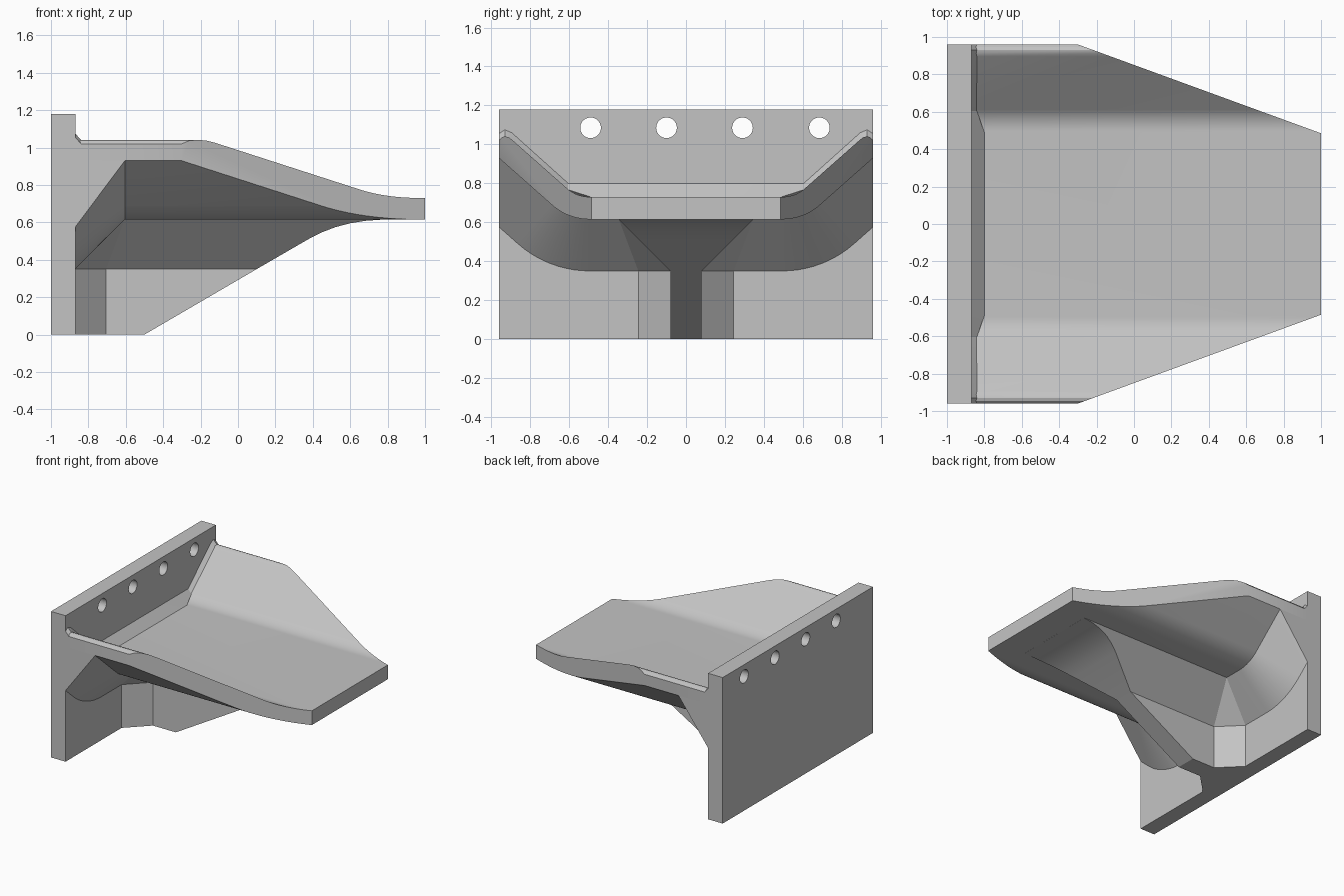
import bpy, bmesh
from math import sin, cos, radians, tan
from mathutils import Vector

cube = bpy.data.objects.get("Cube")
if cube:
    bpy.data.objects.remove(cube, do_unlink=True)

grey = bpy.data.materials.new("light grey")
grey.use_nodes = True
colour = (0.55, 0.55, 0.55, 1)
grey.diffuse_color = colour
grey.node_tree.nodes["Principled BSDF"].inputs["Base Color"].default_value = colour

HALF = 0.96            # half width
BACK, FRONT = -0.87, 1.0
BEND = radians(41.5)   # slope of the tray wings
ARC_Y, ARC_Z = 0.495, 0.905


def finish(name, bm):
    bmesh.ops.recalc_face_normals(bm, faces=bm.faces)
    mesh = bpy.data.meshes.new(name)
    bm.to_mesh(mesh)
    bm.free()
    obj = bpy.data.objects.new(name, mesh)
    bpy.context.collection.objects.link(obj)
    mesh.materials.append(grey)
    bpy.ops.object.select_all(action='DESELECT')
    obj.select_set(True)
    bpy.context.view_layer.objects.active = obj
    bpy.ops.object.shade_smooth_by_angle(angle=radians(25))
    return obj


def loft(rows):
    """Closed solid through a series of matching closed loops."""
    bm = bmesh.new()
    loops = [[bm.verts.new(p) for p in row] for row in rows]
    n = len(loops[0])
    for a, b in zip(loops, loops[1:]):
        for i in range(n):
            j = (i + 1) % n
            bm.faces.new((a[i], a[j], b[j], b[i]))
    bm.faces.new(loops[0])
    bm.faces.new(loops[-1])
    return bm


def hull(name, points):
    bm = bmesh.new()
    for p in points:
        bm.verts.new(p)
    bmesh.ops.convex_hull(bm, input=bm.verts)
    return finish(name, bm)


def bend(radius, steps=10):
    """Half cross-section of the rounded bend, as (y, z)."""
    return [(ARC_Y + radius * sin(BEND * i / steps),
             ARC_Z - radius * cos(BEND * i / steps)) for i in range(steps + 1)]


def wing(radius):
    """Bend followed by the straight wing out to the side."""
    pts = bend(radius)
    y, z = pts[-1]
    return pts + [(HALF, z + (HALF - y) * tan(BEND))]


def mirror(half):
    return [(-y, *rest) for y, *rest in reversed(half)] + half


# Back plate with a row of drilled holes
bm = bmesh.new()
bmesh.ops.create_cube(bm, size=1)
for v in bm.verts:
    v.co = Vector((-0.935 + v.co.x * 0.13, v.co.y * 2 * HALF, 0.59 + v.co.z * 1.18))
plate = finish("back_plate", bm)
for y in (-0.49, -0.1, 0.29, 0.685):
    bpy.ops.mesh.primitive_cylinder_add(vertices=40, radius=0.053, depth=0.5,
                                        location=(-0.935, y, 1.085),
                                        rotation=(0, radians(90), 0))
    cutter = bpy.context.object
    cutter.name = "hole_cutter"
    cutter.hide_render = True
    mod = plate.modifiers.new("hole", 'BOOLEAN')
    mod.operation = 'DIFFERENCE'
    mod.solver = 'EXACT'
    mod.object = cutter
    bpy.context.view_layer.objects.active = plate
    bpy.ops.object.modifier_apply(modifier=mod.name)
    bpy.data.objects.remove(cutter, do_unlink=True)

# Tray with raised wings and rounded lips, tapered towards the front
lip = [(0.895, 1.025), (0.912, 1.037), (0.93, 1.041), (0.946, 1.036), (HALF, 1.02)]
top = mirror(bend(0.175) + lip)
under = mirror(wing(0.29))
section = top + under[::-1]
bm = loft([[(x, y, z) for y, z in section] for x in (BACK, FRONT)])
for s in (1, -1):
    geom = bm.verts[:] + bm.edges[:] + bm.faces[:]
    cut = bmesh.ops.bisect_plane(bm, geom=geom, plane_co=(FRONT, s * 0.485, 0),
                                 plane_no=(0.475, s * 1.3, 0), clear_outer=True)
    edges = [e for e in cut["geom_cut"] if isinstance(e, bmesh.types.BMEdge)]
    bmesh.ops.holes_fill(bm, edges=edges)
finish("tray", bm)

# Sloped brace under the tray, running along the plate
near = mirror(wing(0.555))
finish("under_brace", loft([
    [(BACK, y0, z0), (-0.605, y1, z1), (BACK, y1, z1)]
    for (y0, z0), (y1, z1) in zip(near, under)]))

# Small fillet between tray and plate: y, upper z, tip x, tip z
fillet = mirror([(0.49, 0.80, -0.80, 0.73), (0.605, 0.80, -0.84, 0.767),
                 (0.895, 1.06, -0.84, 1.025), (0.93, 1.075, -0.84, 1.041),
                 (HALF, 1.055, -0.84, 1.02)])
finish("top_fillet", loft([
    [(BACK, y, zu), (xt, y, zt), (BACK, y, zt - 0.03)] for y, zu, xt, zt in fillet]))

# Central rib that flares out below the tray
FLARE_Z, RIB_Y, FLOOR_Z = 0.35, 0.08, 0.615
keel = [(BACK, 0), (-0.5, 0), (0.1, 0.35), (0.38, 0.512), (0.45, 0.547),
        (0.52, 0.574), (0.6, 0.595), (0.68, 0.608), (0.77, 0.6145)]
rows = []
for x, z in keel:
    mid = max(z, FLARE_Z) + 0.0002
    half = [(RIB_Y + max(0, h - FLARE_Z), h) for h in (z, mid, FLOOR_Z)]
    rows.append([(x, y, h) for y, h in mirror(half)])
finish("centre_rib", loft(rows))

# Corner webs between rib and plate
for s, side in ((1, "left"), (-1, "right")):
    base = [(BACK, 0), (BACK, s * 0.245), (-0.705, s * RIB_Y), (-0.705, 0)]
    hull("corner_web_" + side, [(x, y, z) for x, y in base for z in (0, FLARE_Z)])
    hull("corner_flare_" + side, [(x, y, FLARE_Z) for x, y in base]
         + [(-0.605, s * 0.345, FLOOR_Z), (BACK, 0, FLOOR_Z)])
